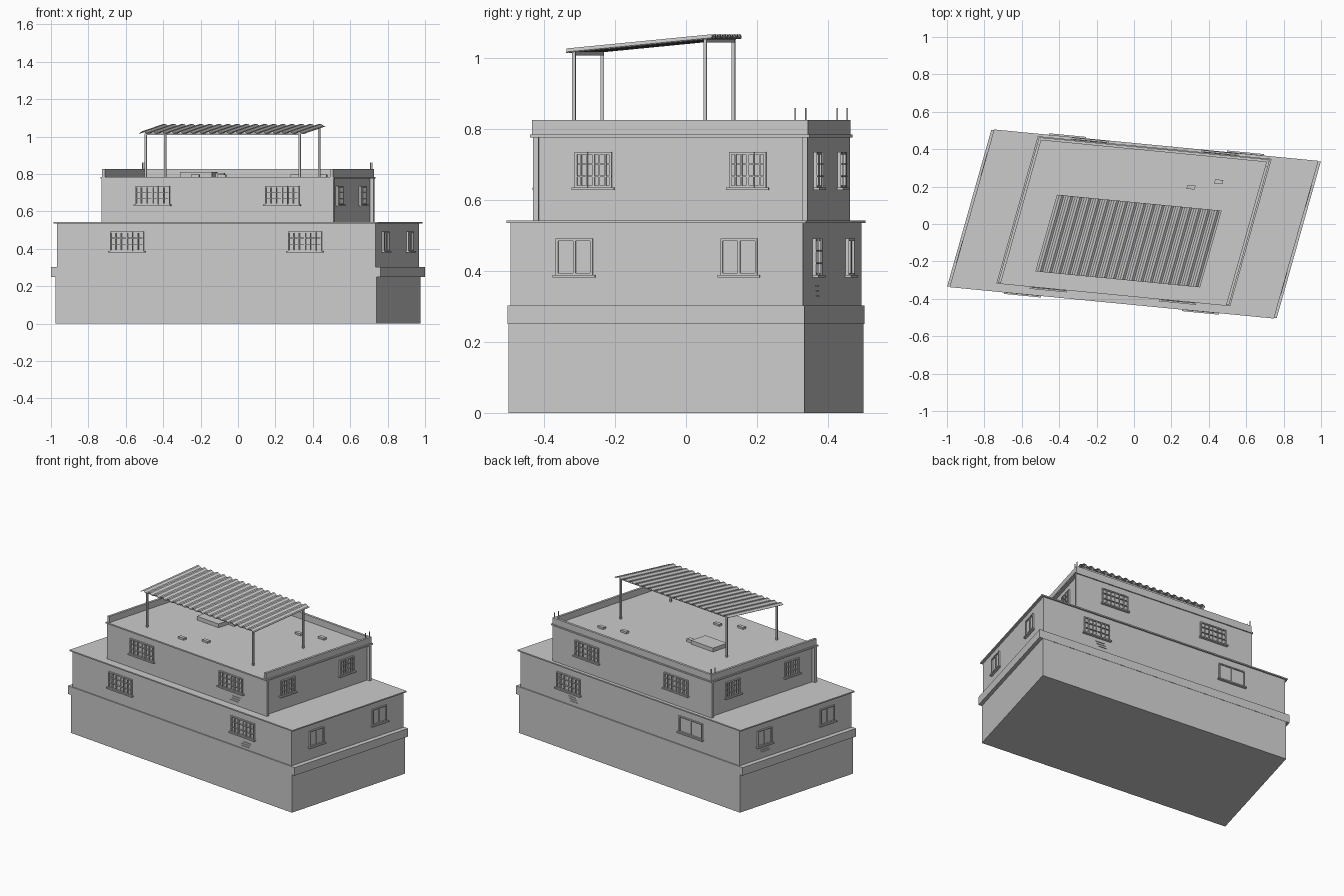
import bpy, bmesh
from mathutils import Vector

cube = bpy.data.objects.get("Cube")
if cube:
    bpy.data.objects.remove(cube, do_unlink=True)

concrete = bpy.data.materials.new("grey concrete")
concrete.use_nodes = True
grey = (0.6, 0.6, 0.6, 1)
concrete.diffuse_color = grey
concrete.node_tree.nodes["Principled BSDF"].inputs["Base Color"].default_value = grey

# The plan is a parallelogram: "s" runs along the long walls, "t" along the short ones
U = Vector((0.9953, -0.0963, 0))
V = Vector((0.2712, 0.9625, 0))
Z = Vector((0, 0, 1))
GROUND = Vector((0, 0, 0))
UPPER = Vector((0, 0.015, 0))
CANOPY = Vector((-0.029, -0.091, 0))


def add_box(bm, origin, s, t, z):
    """Skewed box from (low, high) ranges along s, t and z."""
    made = bmesh.ops.create_cube(bm, size=1)["verts"]
    for v in made:
        a, b, c = (r[0] + (k + 0.5) * (r[1] - r[0]) for r, k in zip((s, t, z), v.co))
        v.co = origin + U * a + V * b + Z * c


def finish(bm, name):
    bmesh.ops.recalc_face_normals(bm, faces=bm.faces)
    mesh = bpy.data.meshes.new(name)
    bm.to_mesh(mesh)
    bm.free()
    mesh.materials.append(concrete)
    obj = bpy.data.objects.new(name, mesh)
    bpy.context.collection.objects.link(obj)
    return obj


def boxes(name, origin, *ranges):
    bm = bmesh.new()
    for s, t, z in ranges:
        add_box(bm, origin, s, t, z)
    return finish(bm, name)


def both(h):
    return (-h, h)


def around(c, h):
    return (c - h, c + h)


# Lower block
boxes("base_wall", GROUND, (both(0.862), both(0.433), (0, 0.30)))
boxes("end_band", GROUND, (both(0.885), both(0.435), (0.25, 0.303)))
boxes("first_floor_wall", GROUND, (both(0.855), both(0.428), (0.30, 0.536)))
boxes("terrace_slab", GROUND, (both(0.871), both(0.438), (0.535, 0.543)))

# Upper block with corner pillars, roof slab and three-sided parapet
boxes("second_floor_wall", UPPER, (both(0.604), both(0.402), (0.54, 0.778)))
boxes("corner_pillars", UPPER, *[
    (around(i * 0.612, 0.011), around(j * 0.394, 0.008), (0.54, 0.778))
    for i in (-1, 1) for j in (-1, 1)])
boxes("roof_slab", UPPER, (both(0.628), both(0.409), (0.776, 0.785)))
boxes("parapet", UPPER,
      ((-0.62, -0.605), both(0.404), (0.78, 0.826)),
      ((0.605, 0.62), both(0.404), (0.78, 0.826)),
      (both(0.62), (0.389, 0.404), (0.78, 0.826)))
boxes("parapet_rods", UPPER, *[
    (around(i * 0.612, 0.002), around(0.396 - d, 0.002), (0.82, 0.86))
    for i in (-1, 1) for d in (0, 0.03)])


def wall_box(bm, origin, long_wall, side, face, along, depth, z):
    """Box on a wall: along = range along the wall, depth = range outwards."""
    out = sorted(side * (face + d) for d in depth)
    if long_wall:
        add_box(bm, origin, along, out, z)
    else:
        add_box(bm, origin, out, along, z)


def window(name, wall, centre, half, z0, z1, barred):
    bm = bmesh.new()
    rim = 0.007

    def put(a0, a1, d, low, high):
        wall_box(bm, *wall, (centre + a0, centre + a1), (-0.002, d), (low, high))

    put(-half, half, 0.002, z0, z1)                       # pane
    put(-half, -half + rim, 0.01, z0, z1)                 # frame
    put(half - rim, half, 0.01, z0, z1)
    put(-half, half, 0.01, z1 - rim, z1)
    put(-half, half, 0.01, z0, z0 + rim)
    put(-0.004, 0.004, 0.008, z0, z1)
    put(-half - 0.008, half + 0.008, 0.018, z0 - 0.006, z0 + 0.002)   # sill
    if barred:
        for k in (-0.66, -0.33, 0.33, 0.66):
            put(k * half - 0.002, k * half + 0.002, 0.012, z0, z1)
        for f in (0.33, 0.67):
            h = z0 + f * (z1 - z0)
            put(-half, half, 0.011, h - 0.002, h + 0.002)
    finish(bm, name)


# Windows: two per wall on both floors
floors = (
    ("lower", GROUND, 0.428, 0.855, 0.478, 0.241, 0.387, 0.492),
    ("upper", UPPER, 0.402, 0.604, 0.348, 0.226, 0.634, 0.735),
)
for floor, origin, long_face, short_face, s_at, t_at, z0, z1 in floors:
    for side in (-1, 1):
        for pos in (-1, 1):
            place = "right" if pos < 0 else "left"
            barred = floor == "upper" or side < 0 or pos > 0
            window(f"{floor}_{'front' if side < 0 else 'back'}_window_{place}",
                   (origin, True, side, long_face), pos * s_at, 0.091, z0, z1, barred)
            window(f"{floor}_{'right' if side < 0 else 'left'}_window_{'front' if pos < 0 else 'back'}",
                   (origin, False, side, short_face), pos * t_at, 0.054, z0, z1,
                   floor == "upper")

# Small ledges under some of the windows
bm = bmesh.new()
for wall, at, z in (((GROUND, True, -1, 0.428), 0.49, 0.32),
                    ((UPPER, True, -1, 0.402), 0.37, 0.57),
                    ((GROUND, True, 1, 0.428), 0.44, 0.33),
                    ((GROUND, False, -1, 0.855), 0.23, 0.345)):
    for k in range(3):
        wall_box(bm, *wall, around(at + 0.008 * k, 0.03), (-0.002, 0.004),
                 around(z + 0.014 * k, 0.0015))
finish(bm, "wall_ledges")

# Roof fittings
boxes("roof_tank", GROUND + Vector((-0.21, 0.06, 0)),
      (both(0.085), both(0.055), (0.785, 0.81)),
      ((0.085, 0.13), (0.02, 0.045), (0.785, 0.805)))
for i, (x, y) in enumerate(((-0.227, -0.252), (-0.086, -0.206), (0.305, 0.197), (0.453, 0.226))):
    boxes(f"roof_vent_{i + 1}", Vector((x, y, 0)), (both(0.022), both(0.011), (0.785, 0.798)))


# Sloping corrugated canopy
def canopy_height(t):
    return 1.041 + 0.094 * t


bm = bmesh.new()
ridges, half_s, half_t = 18, 0.442, 0.213
rows = []
for t in (-half_t, half_t):
    row = []
    for k in range(ridges * 4 + 1):
        s = -half_s + 2 * half_s * k / (ridges * 4)
        wave = 0.005 if k % 4 in (1, 2) else -0.005
        row.append(bm.verts.new(CANOPY + U * s + V * t + Z * (canopy_height(t) + wave)))
    rows.append(row)
for k in range(ridges * 4):
    bm.faces.new((rows[0][k], rows[0][k + 1], rows[1][k + 1], rows[1][k]))
canopy = finish(bm, "canopy_sheet")
solid = canopy.modifiers.new("thickness", "SOLIDIFY")
solid.thickness = 0.003
solid.offset = 0

# Canopy posts and beams
posts, beams = [], []
for j in (-1, 1):
    t = j * 0.192
    top = canopy_height(t) - 0.006
    beams.append((both(0.419), around(t, 0.004), (top - 0.009, top)))
    for i in (-1, 1):
        posts.append((around(i * 0.414, 0.005), around(t, 0.005), (0.785, top)))
boxes("canopy_posts", CANOPY, *posts)
boxes("canopy_beams", CANOPY, *beams)
